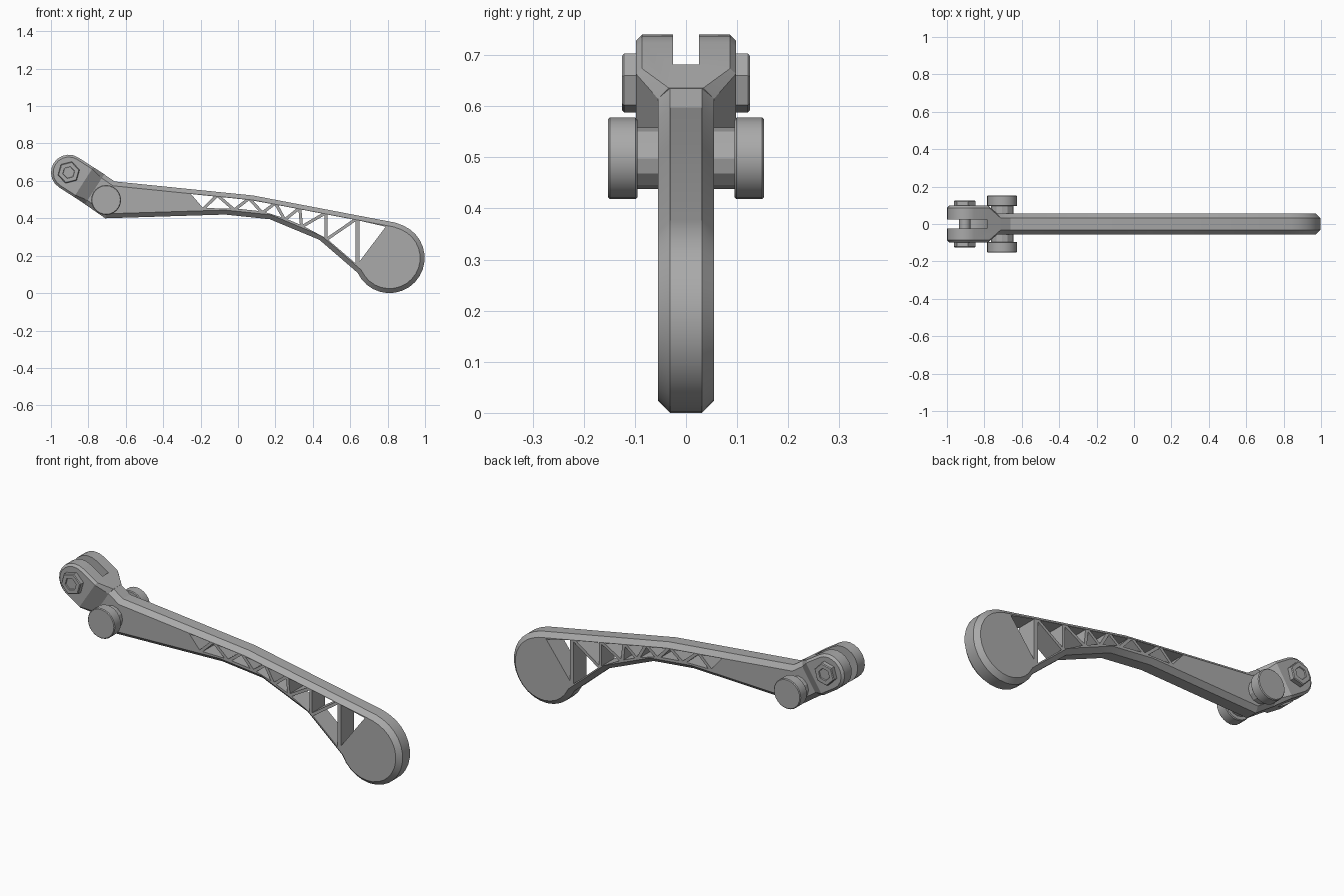
import bpy, bmesh
from math import sin, cos, radians, pi
from mathutils import Vector

cube = bpy.data.objects.get("Cube")
if cube:
    bpy.data.objects.remove(cube, do_unlink=True)

metal = bpy.data.materials.new("mid_grey")
metal.use_nodes = True
GREY = (0.4, 0.4, 0.4, 1)
metal.diffuse_color = GREY
metal.node_tree.nodes["Principled BSDF"].inputs["Base Color"].default_value = GREY


def finish(name, bm):
    bmesh.ops.recalc_face_normals(bm, faces=bm.faces[:])
    mesh = bpy.data.meshes.new(name)
    bm.to_mesh(mesh)
    bm.free()
    mesh.materials.append(metal)
    obj = bpy.data.objects.new(name, mesh)
    bpy.context.scene.collection.objects.link(obj)
    return obj


def add_prism(bm, pts, y0, y1):
    face = bm.faces.new([bm.verts.new((x, y0, z)) for x, z in pts])
    new = bmesh.ops.extrude_face_region(bm, geom=[face])["geom"]
    verts = [v for v in new if isinstance(v, bmesh.types.BMVert)]
    bmesh.ops.translate(bm, verts=verts, vec=(0, y1 - y0, 0))


def prism(name, pts, y0, y1, chamfer=0):
    """Side outline in x and z, pushed through y, with chamfered rims."""
    bm = bmesh.new()
    add_prism(bm, pts, y0, y1)
    if chamfer:
        rims = [e for e in bm.edges if abs(e.verts[0].co.y - e.verts[1].co.y) < 1e-5]
        bmesh.ops.bevel(bm, geom=rims, offset=chamfer, segments=1, affect='EDGES')
    return finish(name, bm)


def arc(c, r, start, end, n):
    angles = [radians(start + (end - start) * i / n) for i in range(n + 1)]
    return [(c[0] + r * cos(a), c[1] + r * sin(a)) for a in angles]


def circle(c, r, n, start=0):
    return arc(c, r, start, start + 360, n)[:-1]


def cut(obj, cutter):
    cutter.hide_render = True
    mod = obj.modifiers.new("cut", 'BOOLEAN')
    mod.object, mod.operation, mod.solver = cutter, 'DIFFERENCE', 'EXACT'
    bpy.context.view_layer.objects.active = obj
    bpy.ops.object.modifier_apply(modifier=mod.name)
    bpy.data.objects.remove(cutter, do_unlink=True)


def both_sides(obj):
    mod = obj.modifiers.new("mirror", 'MIRROR')
    mod.use_axis = (False, True, False)
    return obj


# Lever arm with a round paddle end
top = [(-0.736, 0.649), (-0.66, 0.597), (0.08, 0.522), (0.84, 0.377)]
bottom = [(0.435, 0.285), (0.17, 0.395), (-0.07, 0.42), (-0.71, 0.40), (-0.838, 0.489)]
paddle = (0.81, 0.188)
rim = arc(paddle, 0.188, 68, -155, 18)
arm = prism("lever_arm", top + rim + bottom, -0.055, 0.055, 0.024)


# Truss openings: zigzag of triangles between the two rails
def height(line, x):
    for (xa, za), (xb, zb) in zip(line, line[1:]):
        if xa <= x <= xb:
            return za + (zb - za) * (x - xa) / (xb - xa)


def shrink(tri, gap):
    a, b, c = (Vector(p) for p in tri)
    la, lb, lc = (b - c).length, (c - a).length, (a - b).length
    total = la + lb + lc
    middle = (a * la + b * lb + c * lc) / total
    inner = abs((b - a).cross(c - a)) / total
    return [middle + (p - middle) * (1 - gap / inner) for p in (a, b, c)]


lower = bottom[::-1] + [rim[-1]]
upper_x = [-0.27, -0.11, 0.06, 0.20, 0.33, 0.47, 0.635]
lower_x = [-0.19, -0.02, 0.13, 0.25, 0.34, 0.47, 0.635]
nodes = []
for xu, xl in zip(upper_x, lower_x):
    nodes.append((xu, height(top, xu) - 0.018))
    nodes.append((xl, height(lower, xl) + 0.03))
bm = bmesh.new()
for tri in zip(nodes, nodes[1:], nodes[2:]):
    add_prism(bm, shrink(tri, 0.008), -0.1, 0.1)
add_prism(bm, [(0.65, 0.387), (0.79, 0.355), (0.65, 0.17)], -0.1, 0.1)
cut(arm, finish("truss_cutter", bm))

# Clevis: rounded block that tapers into the arm
pin = Vector((-0.905, 0.645))
along = Vector((0.84, -0.54)).normalized()
across = Vector((-along.y, along.x))
lean = 147.3
bm = bmesh.new()
for side in (-1, 1):
    for r, y in ((0.083, 0.098), (0.095, 0.086)):
        pts = arc(pin, r, lean - 90, lean + 90, 10)
        pts += [pin + along * 0.095 + across * s * r for s in (-1, 1)]
        for x, z in pts:
            bm.verts.new((x, side * y, z))
    for s in (-1, 1):
        for r, y in ((0.07, 0.055), (0.095, 0.034)):
            p = pin + along * 0.165 + across * s * r
            bm.verts.new((p.x, side * y, p.y))
bmesh.ops.convex_hull(bm, input=bm.verts[:])
bmesh.ops.dissolve_limit(bm, angle_limit=0.02, verts=bm.verts[:], edges=bm.edges[:])
clevis = finish("clevis", bm)
cut(clevis, prism("slot_cutter", circle(pin, 0.125, 24), -0.025, 0.025))
prism("clevis_pin", circle(pin, 0.03, 16), -0.09, 0.09)

# Hex bolt heads with a shallow socket
bolt = both_sides(prism("bolt_head", circle(pin, 0.06, 6, 14), 0.09, 0.125, 0.004))
bm = bmesh.new()
bm.from_mesh(bolt.data)
cap = max(bm.faces, key=lambda f: f.calc_center_median().y)
bmesh.ops.inset_individual(bm, faces=[cap], thickness=0.022, depth=0)
bmesh.ops.inset_individual(bm, faces=[cap], thickness=0.002, depth=-0.006)
bm.to_mesh(bolt.data)
bm.free()

# Side rollers on short stubs
hub = (-0.705, 0.498)
both_sides(prism("roller_stub", circle(hub, 0.06, 12), 0.045, 0.1))
both_sides(prism("roller", circle(hub, 0.08, 24), 0.095, 0.153, 0.004))

# Smooth the rounded faces, keep the edges sharp
bpy.ops.object.select_all(action='DESELECT')
for obj in bpy.context.scene.objects:
    if obj.type == 'MESH':
        obj.select_set(True)
        bpy.context.view_layer.objects.active = obj
bpy.ops.object.shade_smooth_by_angle(angle=radians(25))
